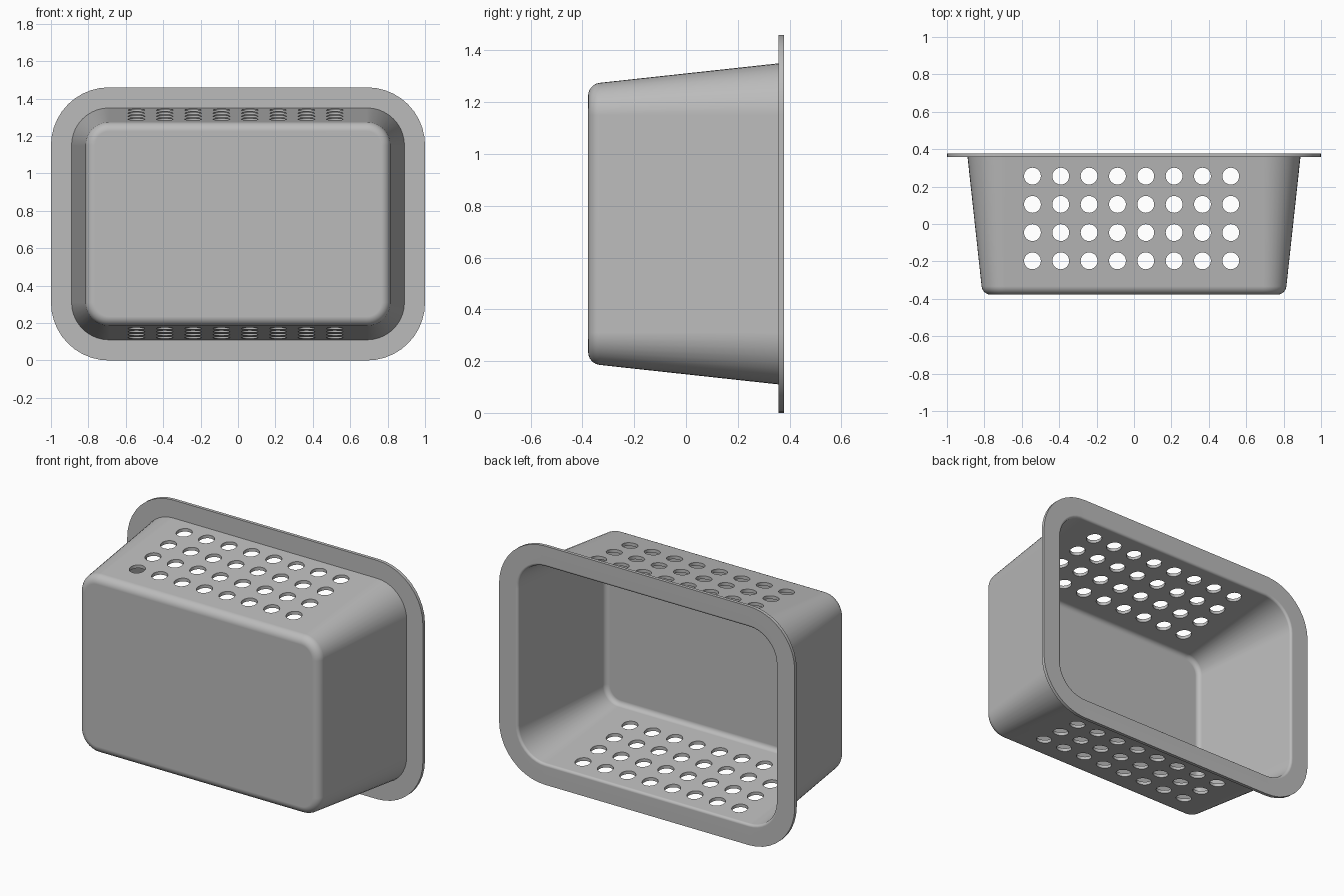
import bpy, bmesh, math
from mathutils import Matrix, Vector

if "Cube" in bpy.data.objects:
    bpy.data.objects.remove(bpy.data.objects["Cube"])

grey = bpy.data.materials.new("plain grey")
grey.use_nodes = True
colour = (0.5, 0.5, 0.5, 1)
grey.diffuse_color = colour
grey.node_tree.nodes["Principled BSDF"].inputs["Base Color"].default_value = colour

MID_Z = 0.73          # height of the tub's axis
CX, CZ = 0.69, 0.42   # corner arc centres, shared by every ring
STEPS = 10            # segments per corner


def ring(bm, r, y):
    """Rounded rectangle of corner radius r at depth y."""
    verts = []
    for q, (sx, sz) in enumerate([(1, 1), (-1, 1), (-1, -1), (1, -1)]):
        for i in range(STEPS + 1):
            a = math.pi / 2 * (q + i / STEPS)
            verts.append(bm.verts.new((sx * CX + r * math.cos(a), y,
                                       MID_Z + sz * CZ + r * math.sin(a))))
    return verts


def fillet(r, y, size, start, end, n=6):
    """Arc of profile points about centre (r, y), angles in degrees."""
    return [(r + size * math.cos(math.radians(start + (end - start) * i / n)),
             y + size * math.sin(math.radians(start + (end - start) * i / n)))
            for i in range(n + 1)]


# Wall profile: outside from the closed front to the flange, then back inside
profile = fillet(0.075, -0.328, 0.05, -90, -6)
profile += [(0.2, 0.358), (0.31, 0.358), (0.31, 0.378)]
profile += fillet(0.198, 0.362, 0.016, 90, 174, 4)
profile += fillet(0.075, -0.328, 0.03, -6, -90)

bm = bmesh.new()
rings = [ring(bm, r, y) for r, y in profile]
for a, b in zip(rings, rings[1:]):
    for i in range(len(a)):
        j = (i + 1) % len(a)
        bm.faces.new((a[i], a[j], b[j], b[i]))
bm.faces.new(rings[0])
bm.faces.new(rings[-1])
bmesh.ops.recalc_face_normals(bm, faces=bm.faces)
mesh = bpy.data.meshes.new("tub")
bm.to_mesh(mesh)
bm.free()
tub = bpy.data.objects.new("tub", mesh)
bpy.context.collection.objects.link(tub)
mesh.materials.append(grey)

# Drain holes: upright drills that pass through both the top and bottom walls
bm = bmesh.new()
for col in range(8):
    for row in range(4):
        at = Vector((-0.543 + 0.1515 * col, -0.197 + 0.151 * row, MID_Z))
        bmesh.ops.create_cone(bm, cap_ends=True, segments=32, radius1=0.045,
                              radius2=0.045, depth=2,
                              matrix=Matrix.Translation(at))
drill_mesh = bpy.data.meshes.new("drills")
bm.to_mesh(drill_mesh)
bm.free()
drill_mesh.materials.append(grey)
drills = bpy.data.objects.new("drills", drill_mesh)
bpy.context.collection.objects.link(drills)
drills.hide_render = True

cut = tub.modifiers.new("drain holes", 'BOOLEAN')
cut.operation = 'DIFFERENCE'
cut.solver = 'EXACT'
cut.object = drills
bpy.ops.object.select_all(action='DESELECT')
tub.select_set(True)
bpy.context.view_layer.objects.active = tub
bpy.ops.object.modifier_apply(modifier=cut.name)
bpy.data.objects.remove(drills)

# Smooth the rounded corners, keep the flange and hole edges crisp
bpy.ops.object.shade_smooth_by_angle(angle=math.radians(30))
weighted = tub.modifiers.new("flat walls", 'WEIGHTED_NORMAL')
weighted.keep_sharp = True
